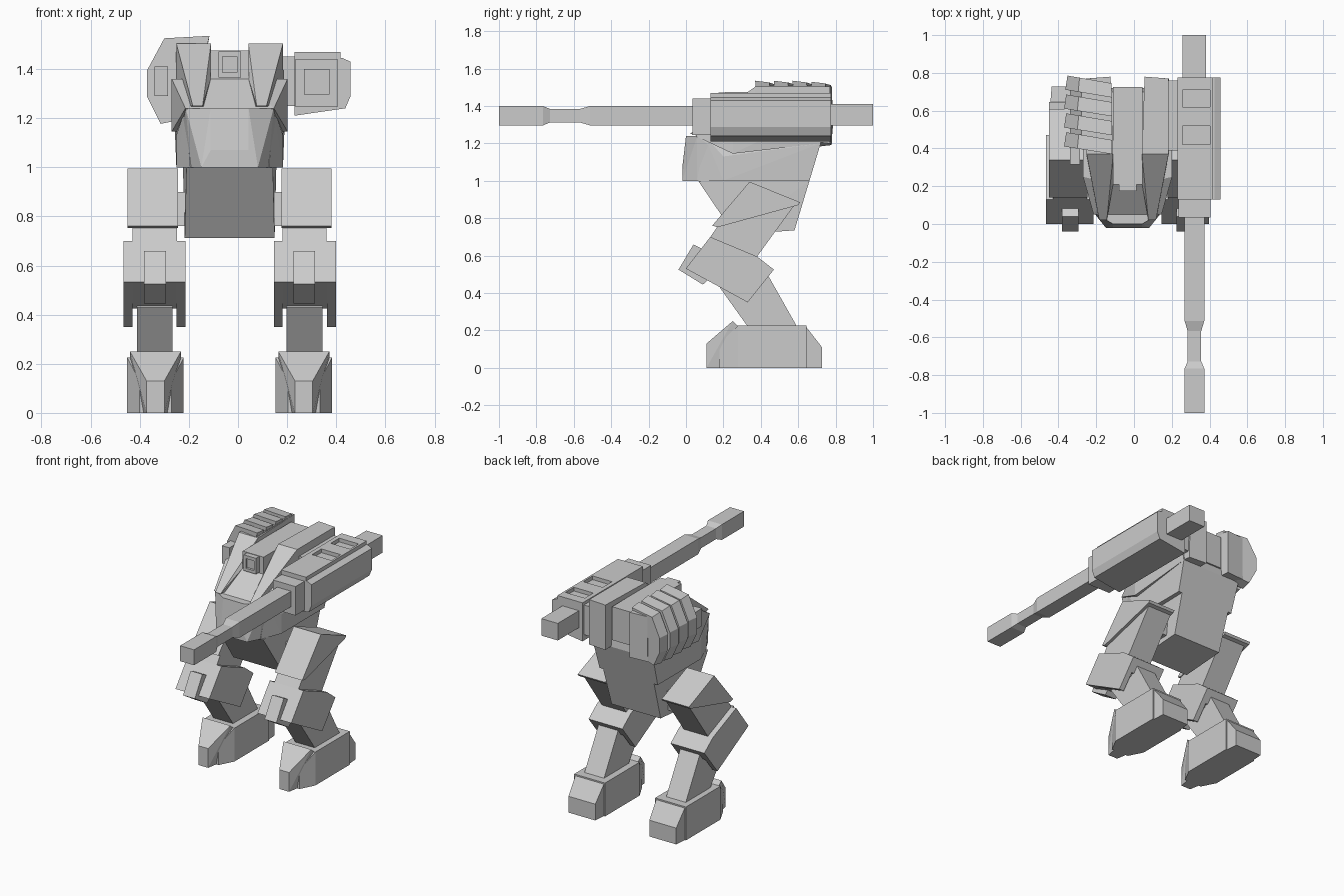
import bpy, bmesh, math

cube = bpy.data.objects.get("Cube")
if cube:
    bpy.data.objects.remove(cube, do_unlink=True)

grey = bpy.data.materials.new("armour_grey")
grey.use_nodes = True
COLOUR = (0.6, 0.6, 0.6, 1)
grey.diffuse_color = COLOUR
grey.node_tree.nodes["Principled BSDF"].inputs["Base Color"].default_value = COLOUR

CX = -0.034   # centre line of the walker
LEG = 0.302   # leg offset from the centre line


def hull(name, pts):
    """Flat-faced convex part through the given corners."""
    bm = bmesh.new()
    for p in pts:
        bm.verts.new(p)
    bmesh.ops.convex_hull(bm, input=bm.verts)
    bmesh.ops.delete(bm, geom=[v for v in bm.verts if not v.link_faces], context='VERTS')
    bmesh.ops.dissolve_limit(bm, angle_limit=math.radians(1), verts=bm.verts, edges=bm.edges)
    bmesh.ops.recalc_face_normals(bm, faces=bm.faces)
    me = bpy.data.meshes.new(name)
    bm.to_mesh(me)
    bm.free()
    me.materials.append(grey)
    ob = bpy.data.objects.new(name, me)
    bpy.context.collection.objects.link(ob)
    return ob


def box(name, x, y, z):
    return hull(name, [(a, b, c) for a in x for b in y for c in z])


def slab(name, x0, x1, profile):
    """Side profile (y, z) extruded across x."""
    return hull(name, [(x, y, z) for x in (x0, x1) for y, z in profile])


def sym(name, pts):
    """Corners given for one half, mirrored over the centre line."""
    return hull(name, [(CX + s * x, y, z) for s in (-1, 1) for x, y, z in pts])


# Pelvis, waist and nose
sym("pelvis", [(0.176, 0.065, 1.0), (0.19, 0.66, 1.0),
               (0.183, 0.26, 0.712), (0.183, 0.58, 0.735)])
sym("waist", [(0.16, 0.06, 1.0), (0.217, 0.2, 1.0), (0.217, 0.66, 1.0),
              (0.217, 0.2, 1.13), (0.225, 0.72, 1.2), (0.18, 0.1, 1.24)])
sym("nose", [(0.077, 0.0, 1.24), (0.077, -0.02, 1.07), (0.115, -0.02, 1.0),
             (0.157, 0.06, 1.0), (0.179, 0.06, 1.24), (0.2, 0.21, 1.12), (0.19, 0.2, 1.24)])

# Chest, spine and sensor
sym("chest", [(0.18, 0.05, 1.24), (0.236, 0.25, 1.36), (0.236, 0.25, 1.145),
              (0.236, 0.7, 1.36), (0.225, 0.72, 1.2), (0.075, 0.21, 1.36)])
box("spine_block", (CX - 0.078, CX + 0.078), (0.21, 0.725), (1.25, 1.475))
box("sensor_back", (CX - 0.046, CX + 0.046), (0.19, 0.23), (1.365, 1.472))
for i, (x, z) in enumerate([((-.046, -.03), (1.365, 1.472)), ((.03, .046), (1.365, 1.472)),
                            ((-.046, .046), (1.365, 1.385)), ((-.046, .046), (1.45, 1.472))]):
    box(f"sensor_frame_{i}", (CX + x[0], CX + x[1]), (0.175, 0.2), z)

# Sloped shoulder pillars and legs
for side, s in (("left", 1), ("right", -1)):
    hull(f"{side}_shoulder_pillar", [(CX + s * x, y, z) for x, y, z in [
        (0.076, 0.37, 1.503), (0.217, 0.37, 1.503), (0.09, 0.78, 1.503), (0.217, 0.77, 1.503),
        (0.11, 0.02, 1.25), (0.15, 0.02, 1.25), (0.077, 0.21, 1.36), (0.08, 0.37, 1.22),
        (0.22, 0.37, 1.24), (0.09, 0.78, 1.2), (0.22, 0.77, 1.2)]])

    def part(name, a, b, profile):
        slab(f"{side}_{name}", CX + s * a, CX + s * b, profile)

    part("hip_axle", 0.17, 0.26, [(0.3, 0.9), (0.52, 0.9), (0.5, 0.76), (0.28, 0.76)])
    part("thigh_armour", 0.211, 0.415,
         [(0.34, 0.995), (0.61, 0.885), (0.6, 0.87), (0.17, 0.752), (0.14, 0.76)])
    part("thigh", 0.215, 0.395,
         [(0.2, 0.8), (0.13, 0.7), (0.38, 0.595), (0.58, 0.87), (0.4, 0.93)])
    # Shin shell: solid top with two cheek plates hanging below
    part("shin_shell", 0.18, 0.432,
         [(0.13, 0.70), (0.38, 0.595), (0.47, 0.525), (0.41, 0.45), (0.06, 0.505), (0.0, 0.532)])
    for i, (a, b) in enumerate(((0.18, 0.216), (0.396, 0.432))):
        part(f"shin_cheek_{i}", a, b,
             [(0.13, 0.70), (0.38, 0.595), (0.47, 0.525), (0.33, 0.35), (0.0, 0.53)])
    part("shin_filler", 0.2, 0.41,
         [(0.0, 0.53), (0.15, 0.6), (0.42, 0.5), (0.38, 0.44), (0.2, 0.425)])
    part("knee_pad", 0.26, 0.348,
         [(0.04, 0.66), (0.12, 0.62), (0.15, 0.5), (0.09, 0.445), (-0.04, 0.525)])
    part("lower_leg", 0.232, 0.378,
         [(0.18, 0.43), (0.25, 0.56), (0.43, 0.51), (0.605, 0.2), (0.345, 0.2)])

    # Foot: main block, front toe and heel
    fx = CX + s * LEG

    def foot(name, pts):
        hull(f"{side}_{name}", [(fx + m * x, y, z) for m in (-1, 1) for x, y, z in pts])

    foot("foot", [(0.065, 0.18, 0), (0.065, 0.18, 0.13), (0.115, 0.277, 0),
                  (0.115, 0.277, 0.225), (0.115, 0.645, 0), (0.115, 0.645, 0.225)])
    foot("toe", [(0.036, 0.11, 0), (0.036, 0.11, 0.13), (0.104, 0.25, 0.25),
                 (0.104, 0.28, 0.222), (0.06, 0.25, 0)])
    foot("heel", [(0.107, 0.64, 0), (0.107, 0.64, 0.222), (0.1, 0.727, 0), (0.1, 0.727, 0.11)])

# Cannon: body with chamfered outer side, ending in a raised top with two wells
body = [(0.23, 1.21), (0.23, 1.445), (0.425, 1.445), (0.457, 1.43), (0.457, 1.287), (0.437, 1.24)]
hull("cannon_body", [(x, y, z) for y in (0.13, 0.775) for x, z in body])
box("cannon_collar", (0.235, 0.405), (0.035, 0.15), (1.245, 1.44))
box("cannon_rail_inner", (0.23, 0.258), (0.13, 0.775), (1.44, 1.47))
box("cannon_rail_outer", (0.403, 0.417), (0.13, 0.775), (1.44, 1.47))
for i, y in enumerate(((0.13, 0.42), (0.52, 0.62), (0.71, 0.775))):
    box(f"cannon_top_{i}", (0.23, 0.417), y, (1.44, 1.47))
box("cannon_breech", (0.257, 0.38), (0.77, 1.0), (1.295, 1.41))
box("cannon_mount", (0.15, 0.24), (0.39, 0.76), (1.25, 1.45))

# Barrel: stepped width along its length
BX, BZ = 0.32, 1.348
stations = [(-1.0, 0.052), (-0.765, 0.052), (-0.727, 0.036),
            (-0.567, 0.036), (-0.513, 0.052), (0.05, 0.052)]
for i in range(len(stations) - 1):
    hull(f"barrel_{i}", [(BX + a * r, y, BZ + b * r) for y, r in stations[i:i + 2]
                         for a in (-1, 1) for b in (-1, 1)])

# Ribbed pack wrapped around the right shoulder
arch = [(-0.116, 1.535), (-0.30, 1.525), (-0.37, 1.395), (-0.37, 1.287),
        (-0.315, 1.177), (-0.2, 1.2)]


def pack(name, y0, y1, k, k_end):
    """Arch section swept back, skewed outwards; k scales each end."""
    pts = []
    for y, f in ((y0, k), (y1, k_end)):
        for x, z in arch:
            skew = 0.16 * (-0.116 - x)
            pts.append((-0.15 + (x + 0.15) * f, y + skew, 1.35 + (z - 1.35) * f))
    hull(name, pts)


pack("pack_core", 0.38, 0.74, 0.86, 0.86)
for i, y in enumerate((0.37, 0.47, 0.57, 0.67)):
    pack(f"pack_rib_{i}", y, y + 0.075, 1.0 - 0.03 * (i == 3), 0.95 - 0.03 * (i == 3))
box("pack_light", (-0.34, -0.285), (0.315, 0.45), (1.29, 1.41))
